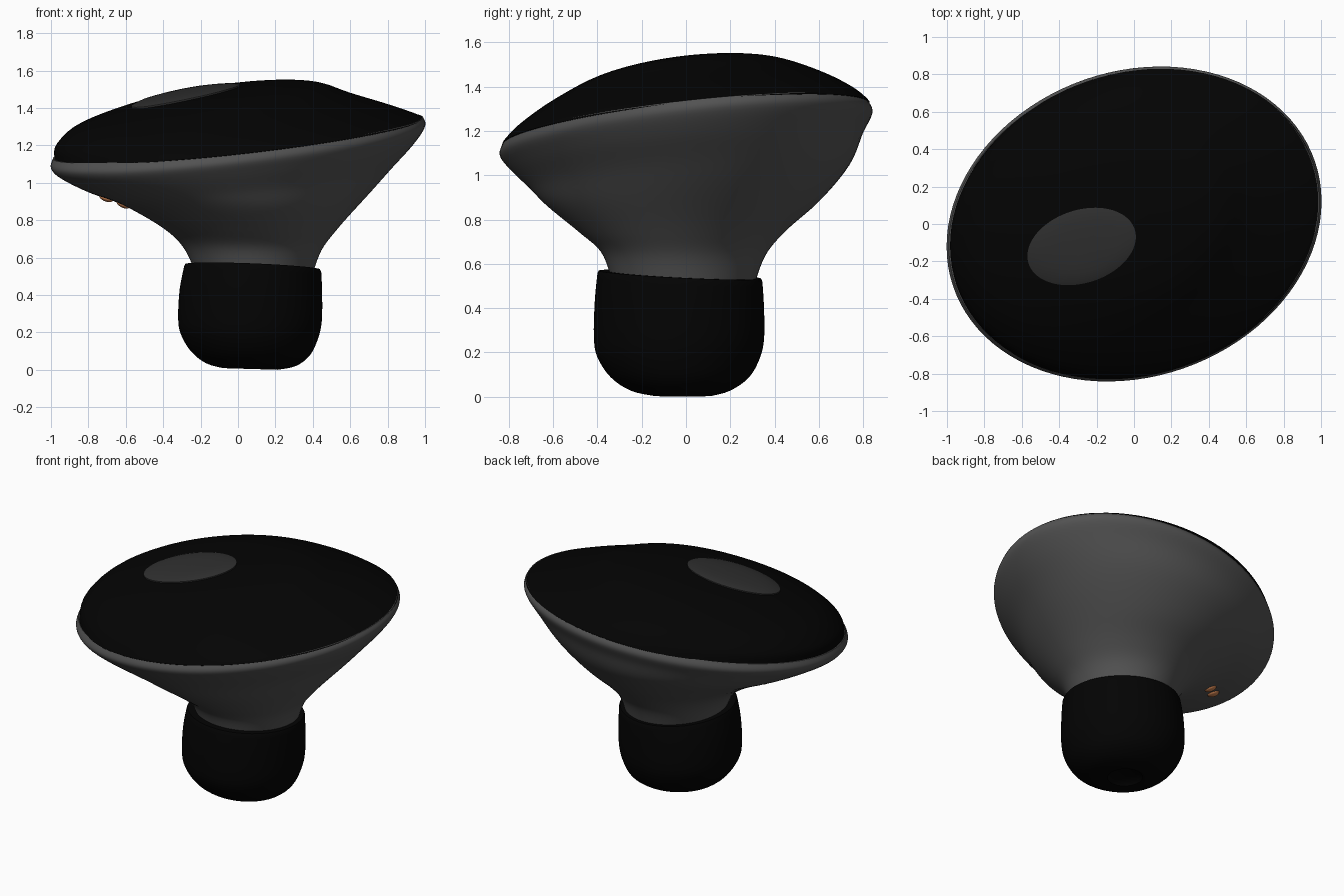
import bpy, bmesh, math
from mathutils import Vector
from mathutils.bvhtree import BVHTree

if "Cube" in bpy.data.objects:
    bpy.data.objects.remove(bpy.data.objects["Cube"])

SEG = 96


def material(name, rgb):
    m = bpy.data.materials.new(name)
    m.diffuse_color = (*rgb, 1)
    m.use_nodes = True
    m.node_tree.nodes["Principled BSDF"].inputs["Base Color"].default_value = m.diffuse_color
    return m


black = material("black_gloss", (0.001, 0.001, 0.001))
grey = material("dark_grey", (0.085, 0.085, 0.085))
mesh_grey = material("mesh_grey", (0.028, 0.028, 0.028))
copper = material("copper", (0.6, 0.22, 0.08))


def spline(rows, steps):
    """Catmull-Rom interpolation through rows of ring settings."""
    out = []
    for i in range(len(rows) - 1):
        p1, p2 = rows[i], rows[i + 1]
        p0 = rows[i - 1] if i else p1
        p3 = rows[i + 2] if i + 2 < len(rows) else p2
        for k in range(steps):
            t = k / steps
            out.append([0.5 * (2 * b + (c - a) * t + (2 * a - 5 * b + 4 * c - d) * t * t
                               + (3 * b - a - 3 * c + d) * t ** 3)
                        for a, b, c, d in zip(p0, p1, p2, p3)])
    return out + [list(rows[-1])]


def ring(row):
    """Skewed ellipse: x range, y range, height, x slope, y slope, skew."""
    x0, x1, y0, y1, z, sx, sy, skew = row
    pts = []
    for i in range(SEG):
        a = 2 * math.pi * i / SEG
        x = (x0 + x1) / 2 + (x1 - x0) / 2 * math.cos(a)
        y = (y0 + y1) / 2 + (y1 - y0) / 2 * math.sin(a + skew)
        pts.append(Vector((x, y, z + sx * x + sy * y)))
    return pts


def loft(name, rings, mat, angle=40):
    bm = bmesh.new()
    loops = [[bm.verts.new(p) for p in r] for r in rings]
    for a, b in zip(loops, loops[1:]):
        for i in range(SEG):
            j = (i + 1) % SEG
            bm.faces.new((a[i], a[j], b[j], b[i]))
    bm.faces.new(loops[0])
    bm.faces.new(loops[-1])
    bmesh.ops.recalc_face_normals(bm, faces=bm.faces)
    me = bpy.data.meshes.new(name)
    bm.to_mesh(me)
    tree = BVHTree.FromBMesh(bm)
    bm.free()
    me.materials.append(mat)
    ob = bpy.data.objects.new(name, me)
    bpy.context.collection.objects.link(ob)
    bpy.ops.object.select_all(action='DESELECT')
    ob.select_set(True)
    bpy.context.view_layer.objects.active = ob
    bpy.ops.object.shade_smooth_by_angle(angle=math.radians(angle))
    return tree


# Flared body, from the rim down to the neck
body_rows = [
    (-.990, .990, -.822, .822, 1.24, .1, .095, .143),
    (-1.0, 1.0, -.842, .842, 1.19, .1, .095, .143),
    (-.945, .935, -.80, .80, 1.115, .085, .085, .14),
    (-.79, .80, -.715, .74, 1.0, .06, .06, .12),
    (-.60, .64, -.635, .60, .875, 0, .01, .08),
    (-.40, .52, -.49, .45, .75, -.02, 0, .04),
    (-.295, .445, -.385, .36, .65, -.03, -.02, 0),
    (-.235, .40, -.34, .31, .53, -.04, -.05, 0)]
body_tree = loft("flared_body", [ring(r) for r in spline(body_rows, 5)], grey)

# Domed top cover: shrinking rings lifted from the tilted rim plane
dome_rows = []
for s, h, off in ((.982, -.01, 0), (.982, .005, 0), (.9, .075, -.07), (.73, .167, -.12),
                  (.5, .245, -.06), (.25, .28, -.01), (.02, .287, 0)):
    dome_rows.append((off - s, off + s, -.84 * s, .84 * s, 1.237 + h, .1, .095, .143))
dome_tree = loft("domed_cover", [ring(r) for r in spline(dome_rows, 5)], black)

# Oval mesh patch draped over the dome
patch = []
for s, lift in ((1, -.01), (1, .008), (.9, .014), (.7, .018), (.45, .02), (.2, .02), (.02, .02)):
    r = ring((-.28 - .29 * s, -.28 + .29 * s, -.12 - .207 * s, -.12 + .207 * s, 3, 0, 0, .25))
    patch.append([dome_tree.ray_cast(p, Vector((0, 0, -1)))[0] + Vector((0, 0, lift)) for p in r])
loft("oval_mesh_patch", patch, mesh_grey)

# Rounded stem cap with a small dimple underneath
top_rows = [(-.21, .37, -.31, .28, .552, -.04, -.05, 0),
            (-.282, .439, -.394, .339, .553, -.04, -.05, 0)]
side_rows = [
    (-.288, .445, -.40, .345, .54, -.04, -.05, 0),
    (-.312, .45, -.412, .352, .42, -.03, -.03, 0),
    (-.32, .448, -.416, .353, .27, -.02, 0, 0),
    (-.305, .428, -.40, .335, .18, -.03, 0, 0),
    (-.25, .385, -.34, .285, .09, -.03, 0, 0),
    (-.17, .31, -.25, .2, .03, -.03, 0, 0),
    (-.08, .21, -.15, .12, .007, -.03, 0, 0)]
dimple_rows = [(-.05, .17, -.125, .095, .007, -.03, 0, 0),
               (-.03, .15, -.105, .075, .025, -.03, 0, 0),
               (.04, .08, -.035, .005, .032, -.03, 0, 0)]
loft("stem_cap", [ring(r) for r in top_rows + spline(side_rows, 4) + dimple_rows], black)

# Pair of charging contacts on the underside
for n, (x, y) in enumerate(((-.705, -.07), (-.615, .01))):
    hit, normal = body_tree.ray_cast(Vector((x, y, 0)), Vector((0, 0, 1)))[:2]
    bpy.ops.mesh.primitive_uv_sphere_add(segments=24, ring_count=12, radius=.038, location=hit)
    ob = bpy.context.object
    ob.name = f"charging_contact_{n + 1}"
    ob.scale.z = .45
    ob.rotation_euler = normal.to_track_quat('Z', 'Y').to_euler()
    ob.data.materials.append(copper)
    bpy.ops.object.shade_smooth_by_angle(angle=math.radians(60))
